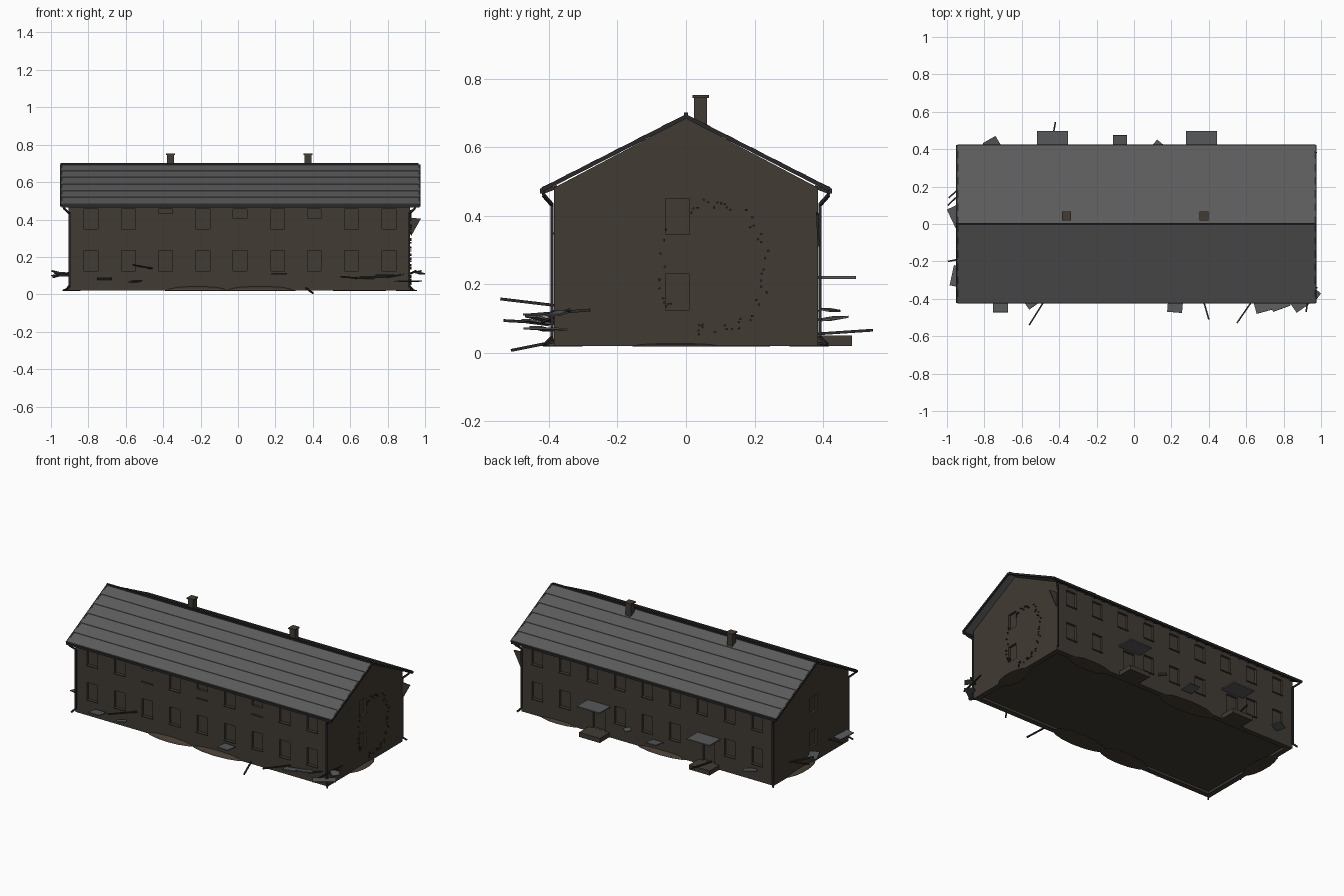
import bpy, bmesh, math, random
from mathutils import Vector, Matrix

random.seed(4)
cube = bpy.data.objects.get("Cube")
if cube:
    bpy.data.objects.remove(cube, do_unlink=True)


def material(name, r, g, b):
    m = bpy.data.materials.new(name)
    m.use_nodes = True
    m.diffuse_color = (r, g, b, 1)
    m.node_tree.nodes["Principled BSDF"].inputs["Base Color"].default_value = (r, g, b, 1)
    return m


WALL = material("brown plaster", 0.052, 0.043, 0.033)
ROOF = material("grey roof sheet", 0.105, 0.105, 0.108)
TRIM = material("dark metal", 0.022, 0.022, 0.024)
SLAB = material("grey slab", 0.095, 0.098, 0.102)
WOOD = material("charred timber", 0.028, 0.024, 0.021)
RUBBLE = material("brown rubble", 0.062, 0.047, 0.034)


def finish(bm, name, mat):
    bmesh.ops.recalc_face_normals(bm, faces=bm.faces)
    me = bpy.data.meshes.new(name)
    bm.to_mesh(me)
    bm.free()
    ob = bpy.data.objects.new(name, me)
    me.materials.append(mat)
    bpy.context.collection.objects.link(ob)
    return ob


def add_box(bm, centre, size, rot=None):
    mat = Matrix.Translation(centre)
    if rot:
        mat = mat @ rot
    bmesh.ops.create_cube(bm, size=1, matrix=mat @ Matrix.Diagonal((*size, 1)))


def add_bar(bm, a, b, t):
    a, b = Vector(a), Vector(b)
    d = b - a
    add_box(bm, (a + b) / 2, (t, t, d.length), d.to_track_quat('Z', 'Y').to_matrix().to_4x4())


def add_prism(bm, profile, x0, x1):
    # Extrude a (y, z) outline along x
    face = bm.faces.new([bm.verts.new((x0, y, z)) for y, z in profile])
    out = bmesh.ops.extrude_face_region(bm, geom=[face])
    verts = [v for v in out["geom"] if isinstance(v, bmesh.types.BMVert)]
    bmesh.ops.translate(bm, verts=verts, vec=(x1 - x0, 0, 0))


X0, X1, Y = -0.905, 0.92, 0.385
R0, R1, RY = -0.945, 0.97, 0.42
MID = (X0 + X1) / 2
COLS = [-0.785 + 0.199 * i for i in range(9)]
DOORS = (-0.435, 0.36)

# Walls with gables
bm = bmesh.new()
add_prism(bm, [(-Y, 0.02), (Y, 0.02), (Y, 0.482), (0, 0.685), (-Y, 0.482)], X0, X1)
walls = finish(bm, "walls", WALL)

# Openings cut into the walls
bm = bmesh.new()
D = 0.03
for i, x in enumerate(COLS):
    for side in (-1, 1):
        low = 0.35
        if side < 0:
            low = {2: 0.433, 4: 0.405, 6: 0.405}.get(i, 0.35)
        add_box(bm, (x, side * Y, (low + 0.455) / 2), (0.075, D, 0.455 - low))
        if side < 0 or i not in (2, 6):
            add_box(bm, (x, side * Y, 0.18), (0.075, D, 0.11))
for x in DOORS:
    add_box(bm, (x, Y, 0.128), (0.085, D, 0.155))
for x in (X0, X1):
    for z in (0.178, 0.398):
        add_box(bm, (x, -0.025, z), (D, 0.07, 0.105))
add_box(bm, (MID, 0, 0.02), (X1 - X0 - 0.07, 2 * Y - 0.07, 0.03))
cutter = finish(bm, "opening_cutter", WALL)
cutter.hide_render = True
mod = walls.modifiers.new("openings", 'BOOLEAN')
mod.operation = 'DIFFERENCE'
mod.solver = 'EXACT'
mod.object = cutter
bpy.context.view_layer.objects.active = walls
bpy.ops.object.modifier_apply(modifier=mod.name)
bpy.data.objects.remove(cutter, do_unlink=True)

# Window sills
bm = bmesh.new()
for x in COLS:
    for side in (-1, 1):
        for z in (0.123, 0.348):
            if side < 0 or z > 0.2 or min(abs(x - d) for d in DOORS) > 0.1:
                add_box(bm, (x, side * (Y + 0.002), z), (0.08, 0.01, 0.005))
finish(bm, "window_sills", WALL)

# Roof: overlapping courses on both slopes
EAVE, RIDGE, N = 0.478, 0.692, 6
bm = bmesh.new()
for side in (-1, 1):
    for i in range(N):
        a, b = i / N, (i + 1) / N
        ya, yb = side * RY * (1 - a), side * RY * (1 - b)
        za, zb = EAVE + (RIDGE - EAVE) * a, EAVE + (RIDGE - EAVE) * b
        add_prism(bm, [(ya, za - 0.004), (yb, zb - 0.004), (yb, zb + 0.003), (ya, za + 0.006)], R0, R1)
finish(bm, "roof_courses", ROOF)

# Ridge cap, verge boards and gutters
bm = bmesh.new()
add_box(bm, (MID + 0.001, 0, 0.697), (R1 - R0, 0.012, 0.01))
for side in (-1, 1):
    for x in (R0, R1):
        add_bar(bm, (x, side * RY, EAVE - 0.002), (x, 0, RIDGE - 0.002), 0.012)
    add_box(bm, ((R0 + R1) / 2, side * RY, EAVE - 0.006), (R1 - R0, 0.012, 0.014))
finish(bm, "roof_trim", TRIM)

# Rafter tails
bm = bmesh.new()
for i in range(28):
    x = X0 + 0.02 + i * (X1 - X0 - 0.04) / 27
    for side in (-1, 1):
        add_bar(bm, (x, side * (Y - 0.01), 0.485), (x, side * (RY - 0.004), 0.469), 0.01)
finish(bm, "rafter_tails", WOOD)

# Downpipes with bent ends at the four corners
bm = bmesh.new()
for x, e in ((X0 + 0.004, -0.03), (X1 - 0.004, 0.03)):
    for s in (-1, 1):
        path = [(x + e, s * 0.416, 0.472), (x + e, s * 0.416, 0.46), (x, s * 0.391, 0.432),
                (x, s * 0.391, 0.045), (x + e * 0.6, s * 0.412, 0.024)]
        for a, b in zip(path, path[1:]):
            add_bar(bm, a, b, 0.009)
finish(bm, "downpipes", TRIM)

# Chimneys
bm = bmesh.new()
for x in (-0.36, 0.375):
    add_box(bm, (x, 0.043, 0.695), (0.038, 0.038, 0.1))
    add_box(bm, (x, 0.043, 0.748), (0.049, 0.049, 0.008))
finish(bm, "chimneys", WALL)

# Back entrances: canopy and step
bm, steps = bmesh.new(), bmesh.new()
for x in DOORS:
    add_box(bm, (x, 0.438, 0.22), (0.165, 0.116, 0.008))
    add_box(steps, (x, 0.432, 0.035), (0.15, 0.104, 0.03))
finish(bm, "entrance_canopies", SLAB)
finish(steps, "entrance_steps", WALL)

# Low rubble mounds against the walls
bm = bmesh.new()
for x, y, rx, ry, h in [(-0.22, -0.36, 0.18, 0.06, 0.025), (0.12, -0.36, 0.2, 0.06, 0.025),
                        (0.9, -0.03, 0.06, 0.13, 0.008), (-0.1, 0.36, 0.2, 0.06, 0.02),
                        (0.65, 0.36, 0.15, 0.05, 0.015), (-0.89, 0.1, 0.05, 0.15, 0.015)]:
    m = Matrix.Translation((x, y, 0.02)) @ Matrix.Diagonal((rx, ry, h, 1))
    res = bmesh.ops.create_uvsphere(bm, u_segments=14, v_segments=8, radius=1, matrix=m)
    for v in res["verts"]:
        v.co.z = max(v.co.z, 0.018)
finish(bm, "rubble_mounds", RUBBLE)

# Fallen roof sheets: x, y, z, width, depth, turn
bm = bmesh.new()
for x, y, z, w, d, turn in [
        (-0.715, -0.435, 0.085, 0.08, 0.075, 0), (-0.55, -0.42, 0.07, 0.06, 0.05, 35),
        (0.22, -0.435, 0.11, 0.08, 0.075, -5), (0.69, -0.435, 0.09, 0.09, 0.07, 15),
        (0.78, -0.425, 0.1, 0.1, 0.06, 20), (0.91, -0.41, 0.07, 0.14, 0.06, 35),
        (0.965, -0.375, 0.115, 0.05, 0.05, 50), (-0.76, 0.425, 0.1, 0.08, 0.06, 30),
        (-0.075, 0.435, 0.1, 0.075, 0.08, 0), (0.13, 0.42, 0.125, 0.05, 0.04, -40),
        (-0.95, 0.04, 0.1, 0.06, 0.11, 25), (-0.945, -0.28, 0.11, 0.06, 0.11, -12)]:
    tilt = Matrix.Rotation(random.uniform(-0.25, 0.25), 4, 'X')
    add_box(bm, (x, y, z), (w, d, 0.006), Matrix.Rotation(math.radians(turn), 4, 'Z') @ tilt)
finish(bm, "fallen_sheets", SLAB)

# Broken beams leaning around the base
bm = bmesh.new()
for a, b in [((-0.56, -0.54, 0.157), (-0.46, -0.38, 0.138)), ((0.4, -0.51, 0.007), (0.36, -0.37, 0.035)),
             ((0.55, -0.53, 0.094), (0.66, -0.37, 0.085)), ((-0.42, 0.545, 0.066), (-0.45, 0.38, 0.055)),
             ((-0.995, 0.1, 0.125), (-0.89, 0.2, 0.1)), ((-0.99, 0.14, 0.09), (-0.89, 0.23, 0.12)),
             ((-0.995, -0.2, 0.1), (-0.89, -0.18, 0.11)), ((0.98, -0.34, 0.125), (0.8, -0.42, 0.09)),
             ((0.95, -0.28, 0.125), (0.92, -0.47, 0.11))]:
    add_bar(bm, a, b, 0.008)
finish(bm, "broken_beams", WOOD)

# Torn plate sticking out past the back corner
bm = bmesh.new()
face = bm.faces.new([bm.verts.new(p) for p in
                     ((0.91, 0.38, 0.41), (0.978, 0.38, 0.405), (0.925, 0.384, 0.31))])
ext = bmesh.ops.extrude_face_region(bm, geom=[face])
bmesh.ops.translate(bm, vec=(0, 0.006, 0),
                    verts=[v for v in ext["geom"] if isinstance(v, bmesh.types.BMVert)])
finish(bm, "torn_plate", WALL)

# Ring of plaster chips on the gable
bm = bmesh.new()
for i in range(55):
    t = random.uniform(-0.65, 0.65) * math.pi if i < 42 else random.uniform(0.8, 1.2) * math.pi
    r = random.uniform(0.9, 1.08)
    p = (X1 + 0.003, 0.08 + 0.155 * r * math.cos(t), 0.25 + 0.19 * r * math.sin(t))
    add_box(bm, p, (0.01, 0.007, 0.005), Matrix.Rotation(random.uniform(0, 3), 4, 'X'))
finish(bm, "plaster_chips", WOOD)
